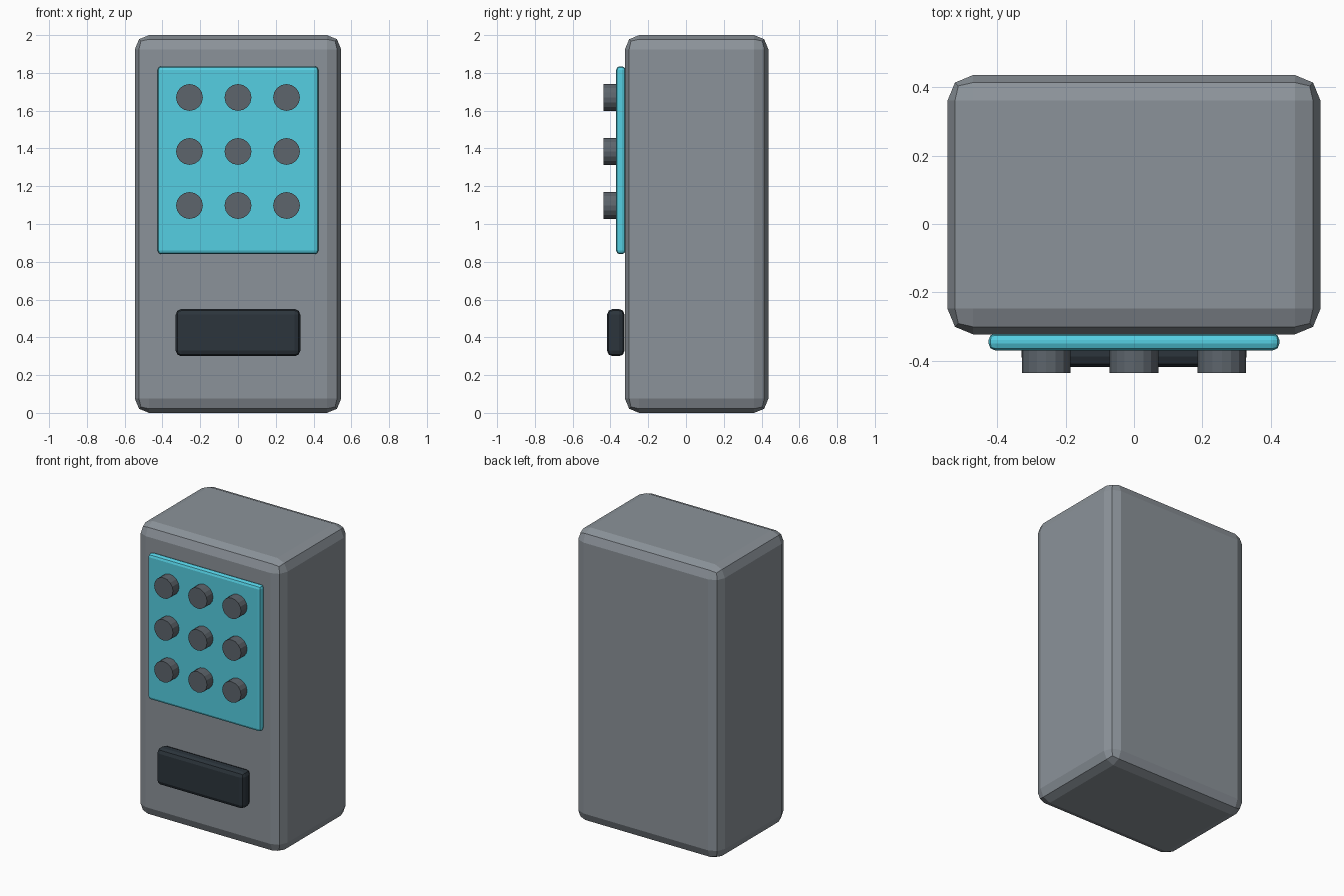
import bpy
from math import pi

if "Cube" in bpy.data.objects:
    bpy.data.objects.remove(bpy.data.objects["Cube"])


def material(name, color):
    m = bpy.data.materials.new(name)
    m.diffuse_color = color
    m.use_nodes = True
    m.node_tree.nodes["Principled BSDF"].inputs["Base Color"].default_value = m.diffuse_color
    return m


def rounded_box(name, lo, hi, bevel, mat):
    """Box between two corners with a two-segment rounded edge."""
    centre = [(a + b) / 2 for a, b in zip(lo, hi)]
    bpy.ops.mesh.primitive_cube_add(size=1, location=centre)
    ob = bpy.context.object
    ob.name = name
    ob.scale = [b - a for a, b in zip(lo, hi)]
    bpy.ops.object.transform_apply(location=False, rotation=False, scale=True)
    mod = ob.modifiers.new("rounded_edges", 'BEVEL')
    mod.width = bevel
    mod.segments = 2
    ob.data.materials.append(mat)
    return ob


grey = material("body_grey", (0.26, 0.29, 0.32, 1))
cyan = material("panel_cyan", (0.09, 0.62, 0.76, 1))
dark = material("slot_dark", (0.025, 0.035, 0.045, 1))
knob_grey = material("button_grey", (0.11, 0.13, 0.15, 1))

# Cabinet, button panel and tray block
rounded_box("cabinet", (-0.546, -0.323, 0), (0.546, 0.436, 2), 0.075, grey)
rounded_box("button_panel", (-0.426, -0.37, 0.84), (0.426, -0.32, 1.835), 0.02, cyan)
rounded_box("tray_block", (-0.33, -0.418, 0.3), (0.33, -0.325, 0.55), 0.03, dark)

# Three by three grid of round buttons
for row, z in enumerate((1.67, 1.384, 1.098)):
    for col, x in enumerate((-0.257, 0, 0.257)):
        bpy.ops.mesh.primitive_cylinder_add(
            vertices=16, radius=0.071, depth=0.076,
            location=(x, -0.398, z), rotation=(pi / 2, 0, 0))
        button = bpy.context.object
        button.name = f"button_{row + 1}_{col + 1}"
        button.data.materials.append(knob_grey)
